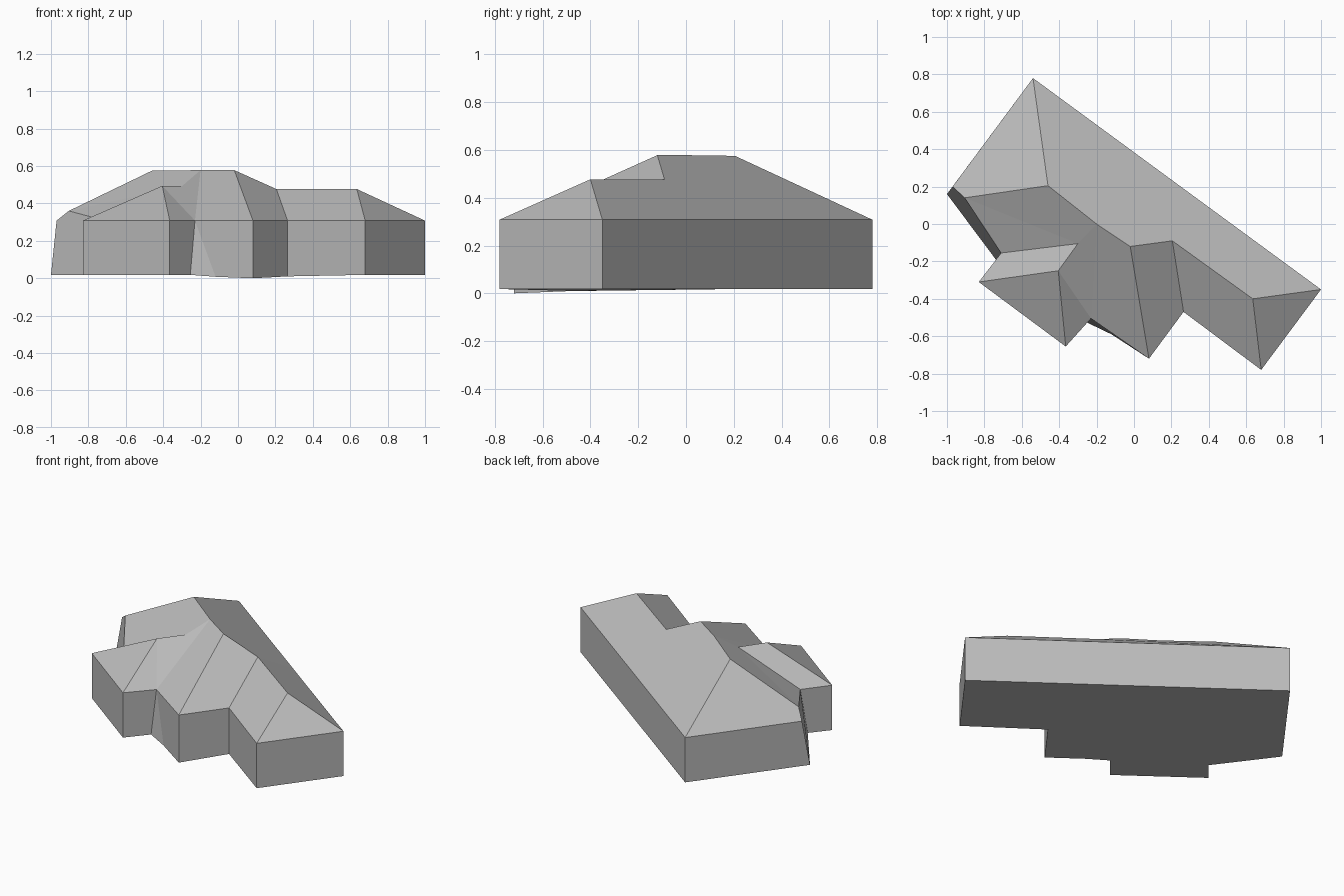
import bpy

cube = bpy.data.objects.get("Cube")
if cube:
    bpy.data.objects.remove(cube)

gray = bpy.data.materials.new("plain gray")
gray.use_nodes = True
gray.diffuse_color = (0.5, 0.5, 0.5, 1)
gray.node_tree.nodes["Principled BSDF"].inputs["Base Color"].default_value = gray.diffuse_color

EAVE, BASE, RIDGE, LOW_RIDGE = 0.308, 0.018, 0.578, 0.477

# Eave corners, counterclockwise from the back corner
outline = dict(
    back=(-0.54, 0.78), end=(-0.97, 0.2), nook=(-0.71, -0.155),
    wing_a=(-0.83, -0.31), wing_b=(-0.365, -0.655), notch=(-0.23, -0.505),
    bay=(0.08, -0.72), valley=(0.265, -0.47), front=(0.68, -0.78),
    side=(1.0, -0.35), mid=(0.25, 0.2))
points = {name: (x, y, EAVE) for name, (x, y) in outline.items()}

# Ridge points
points.update(
    main_a=(-0.46, 0.205, RIDGE - 0.003), main_b=(-0.2, 0.0, RIDGE),
    main_c=(-0.02, -0.12, RIDGE), low_a=(0.205, -0.09, LOW_RIDGE),
    low_b=(0.635, -0.4, LOW_RIDGE), wing_top=(-0.3, -0.105, 0.492),
    wing_tip=(-0.405, -0.25, 0.494), clipped=(-0.905, 0.14, 0.36))

# Ground corners, straight under the eaves except where the walls lean
for name, (x, y) in outline.items():
    points[name + "_foot"] = (x, y, BASE)
points.update(
    end_foot=(-1.0, 0.16, BASE), nook_foot=(-0.735, -0.195, BASE),
    notch_foot=(-0.255, -0.525, BASE), bay_foot=(0.08, -0.72, 0),
    valley_foot=(0.265, -0.47, 0.01), bend_foot=(-0.12, -0.59, 0.008))


def make_part(name, faces):
    """Build one flat-faced part from lists of named points."""
    used = list(dict.fromkeys(p for face in faces for p in face))
    mesh = bpy.data.meshes.new(name)
    mesh.from_pydata([points[p] for p in used], [],
                     [[used.index(p) for p in face] for face in faces])
    mesh.materials.append(gray)
    obj = bpy.data.objects.new(name, mesh)
    bpy.context.collection.objects.link(obj)


# Roof slopes
make_part("hipped_roof", [
    ["mid", "back", "main_a", "main_b", "main_c", "low_a"],
    ["side", "mid", "low_a", "low_b"],
    ["back", "end", "clipped", "main_a"],
    ["clipped", "nook", "wing_top"],
    ["clipped", "wing_top", "main_b", "main_a"],
    ["nook", "wing_a", "wing_tip", "wing_top"],
    ["wing_a", "wing_b", "wing_tip"],
    ["wing_b", "notch", "wing_tip"],
    ["notch", "main_b", "wing_top", "wing_tip"],
    ["notch", "bay", "main_c", "main_b"],
    ["bay", "valley", "low_a", "main_c"],
    ["valley", "front", "low_b", "low_a"],
    ["front", "side", "low_b"]])

# Outer walls
names = list(outline)
walls, floor = [], []
for a, b in zip(names, names[1:] + names[:1]):
    floor.append(a + "_foot")
    if a == "notch":
        walls += [[a, a + "_foot", "bend_foot"], [a, "bend_foot", b + "_foot", b]]
        floor.append("bend_foot")
    else:
        walls.append([a, a + "_foot", b + "_foot", b])
        if a == "end":
            walls[-1].append("clipped")
make_part("outer_walls", walls)

# Underside
make_part("floor", [floor[::-1]])
